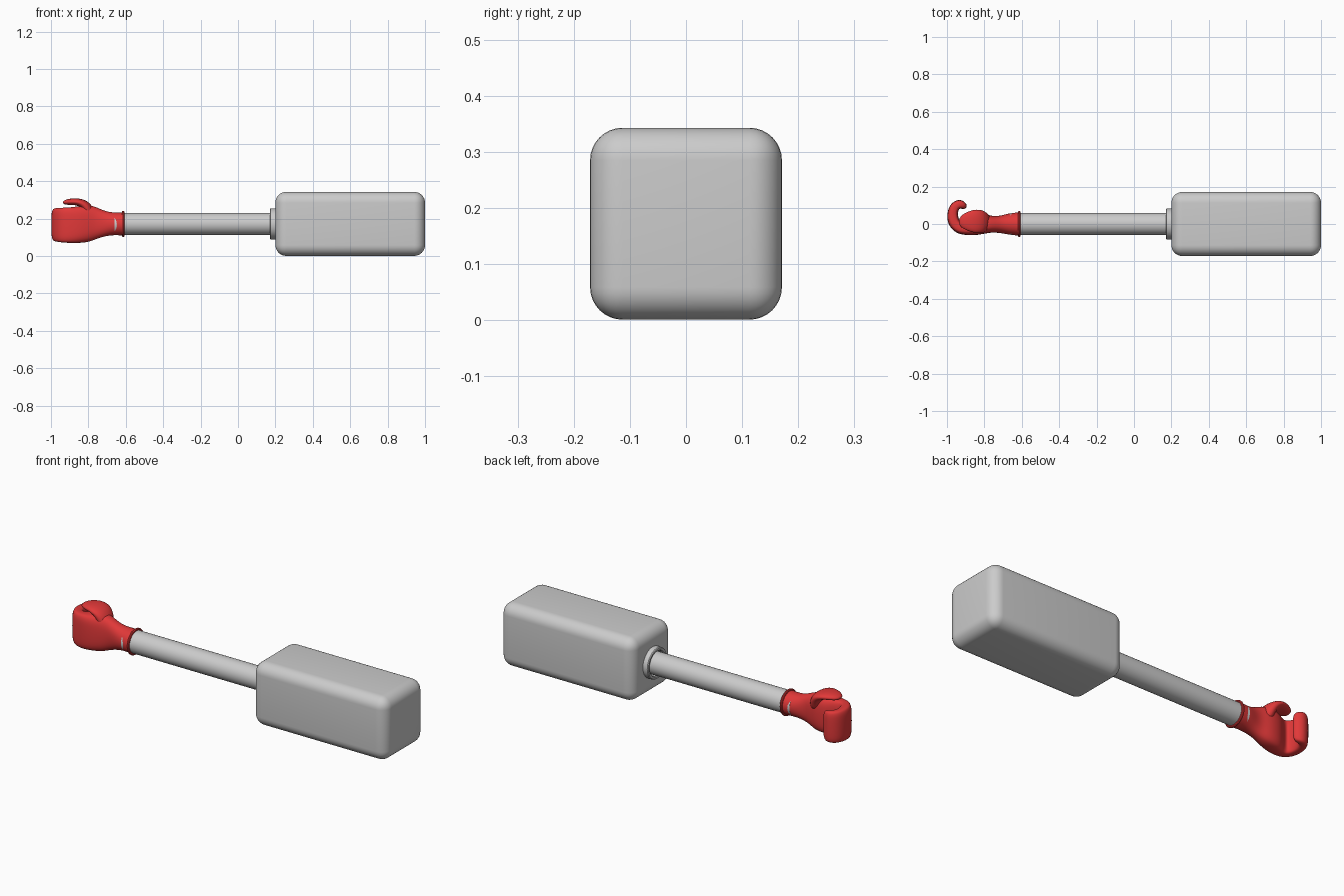
import bpy, bmesh, math
from mathutils import Vector

if "Cube" in bpy.data.objects:
    bpy.data.objects.remove(bpy.data.objects["Cube"])

ZC = 0.172
red = bpy.data.materials.new("red")
red.diffuse_color = (0.75, 0.04, 0.04, 1)
red.use_nodes = True
red.node_tree.nodes["Principled BSDF"].inputs["Base Color"].default_value = red.diffuse_color


def finish(name, bm, mat=None, subsurf=0, angle=35):
    bmesh.ops.recalc_face_normals(bm, faces=bm.faces)
    me = bpy.data.meshes.new(name)
    bm.to_mesh(me)
    bm.free()
    ob = bpy.data.objects.new(name, me)
    bpy.context.collection.objects.link(ob)
    if mat:
        me.materials.append(mat)
    if subsurf:
        m = ob.modifiers.new("smooth", 'SUBSURF')
        m.levels = m.render_levels = subsurf
    bpy.ops.object.select_all(action='DESELECT')
    ob.select_set(True)
    bpy.context.view_layer.objects.active = ob
    if subsurf:
        bpy.ops.object.shade_smooth()
    else:
        bpy.ops.object.shade_smooth_by_angle(angle=math.radians(angle))
    return ob


def lathe_x(name, profile, mat=None, n=48):
    """Closed (x, radius) profile revolved about the rod's axis."""
    bm = bmesh.new()
    rings = [[bm.verts.new((x, r * math.cos(2 * math.pi * i / n),
                            ZC + r * math.sin(2 * math.pi * i / n)))
              for i in range(n)] for x, r in profile]
    for a, b in zip(rings, rings[1:] + rings[:1]):
        for i in range(n):
            j = (i + 1) % n
            bm.faces.new((a[i], a[j], b[j], b[i]))
    return finish(name, bm, mat)


def loft(name, stations, axis, n=20):
    """Stations: centre, half size across, half size along axis vector, squareness."""
    bm = bmesh.new()
    pts = [Vector(s[0]) for s in stations]
    rings = []
    for k, (c, a, b, e) in enumerate(stations):
        t = (pts[min(k + 1, len(pts) - 1)] - pts[max(k - 1, 0)]).normalized()
        side = axis.cross(t).normalized()
        ring = []
        for i in range(n):
            w = 2 * math.pi * i / n
            cs, sn = math.cos(w), math.sin(w)
            u = math.copysign(abs(cs) ** e, cs) * a
            v = math.copysign(abs(sn) ** e, sn) * b
            ring.append(bm.verts.new(pts[k] + side * u + axis * v))
        rings.append(ring)
    for r, s in zip(rings, rings[1:]):
        for i in range(n):
            j = (i + 1) % n
            bm.faces.new((r[i], r[j], s[j], s[i]))
    bm.faces.new(rings[0])
    bm.faces.new(rings[-1])
    return finish(name, bm, red, subsurf=2)


# Rounded housing
bm = bmesh.new()
bmesh.ops.create_cube(bm, size=1)
for v in bm.verts:
    v.co = (0.6 + v.co.x * 0.8, v.co.y * 0.342, ZC + v.co.z * 0.342)
bmesh.ops.bevel(bm, geom=list(bm.edges), offset=0.058, segments=8,
                profile=0.5, affect='EDGES')
finish("housing", bm, angle=40)

# Collar ring and rod
lathe_x("collar", [(0.21, 0.083), (0.174, 0.083), (0.17, 0.079),
                   (0.17, 0.070), (0.174, 0.066), (0.21, 0.066)])
lathe_x("rod", [(-0.66, 0.0005), (-0.66, 0.059), (0.22, 0.059), (0.22, 0.0005)])

# Rolled rim of the glove cuff
lathe_x("cuff_rim", [(-0.614 + 0.007 * math.cos(k * math.pi / 5),
                      0.063 + 0.007 * math.sin(k * math.pi / 5)) for k in range(10)], red)

# Cuff, palm and curled fingers
hand = [  # x, y, half thickness, z low, z high, squareness
    (-0.605, 0.000, 0.063, 0.109, 0.235, 1.0),
    (-0.615, 0.000, 0.063, 0.109, 0.235, 1.0),
    (-0.665, 0.000, 0.059, 0.112, 0.233, 1.0),
    (-0.710, -0.002, 0.047, 0.106, 0.240, 0.9),
    (-0.755, -0.002, 0.043, 0.092, 0.262, 0.8),
    (-0.795, 0.002, 0.053, 0.074, 0.274, 0.7),
    (-0.850, -0.006, 0.055, 0.069, 0.268, 0.6),
    (-0.895, -0.022, 0.040, 0.069, 0.261, 0.55),
    (-0.940, -0.022, 0.033, 0.072, 0.259, 0.5),
    (-0.966, 0.010, 0.033, 0.076, 0.258, 0.5),
    (-0.972, 0.055, 0.029, 0.080, 0.256, 0.5),
    (-0.960, 0.095, 0.028, 0.082, 0.255, 0.5),
    (-0.930, 0.110, 0.027, 0.084, 0.253, 0.5),
    (-0.908, 0.096, 0.020, 0.090, 0.246, 0.55),
    (-0.901, 0.084, 0.010, 0.105, 0.230, 0.6),
]
loft("glove_hand", [((x, y, (lo + hi) / 2), t, (hi - lo) / 2, e)
                    for x, y, t, lo, hi, e in hand], Vector((0, 0, 1)))

# Thumb folded over the top
thumb = [
    ((-0.790, 0.008, 0.190), 0.030, 0.040, 1),
    ((-0.797, 0.010, 0.235), 0.033, 0.054, 1),
    ((-0.815, 0.014, 0.272), 0.028, 0.062, 0.9),
    ((-0.850, 0.015, 0.290), 0.020, 0.064, 0.9),
    ((-0.890, 0.015, 0.291), 0.018, 0.052, 0.9),
    ((-0.920, 0.014, 0.288), 0.014, 0.035, 0.9),
    ((-0.936, 0.012, 0.285), 0.007, 0.016, 1),
]
loft("glove_thumb", thumb, Vector((0, 1, 0)))
